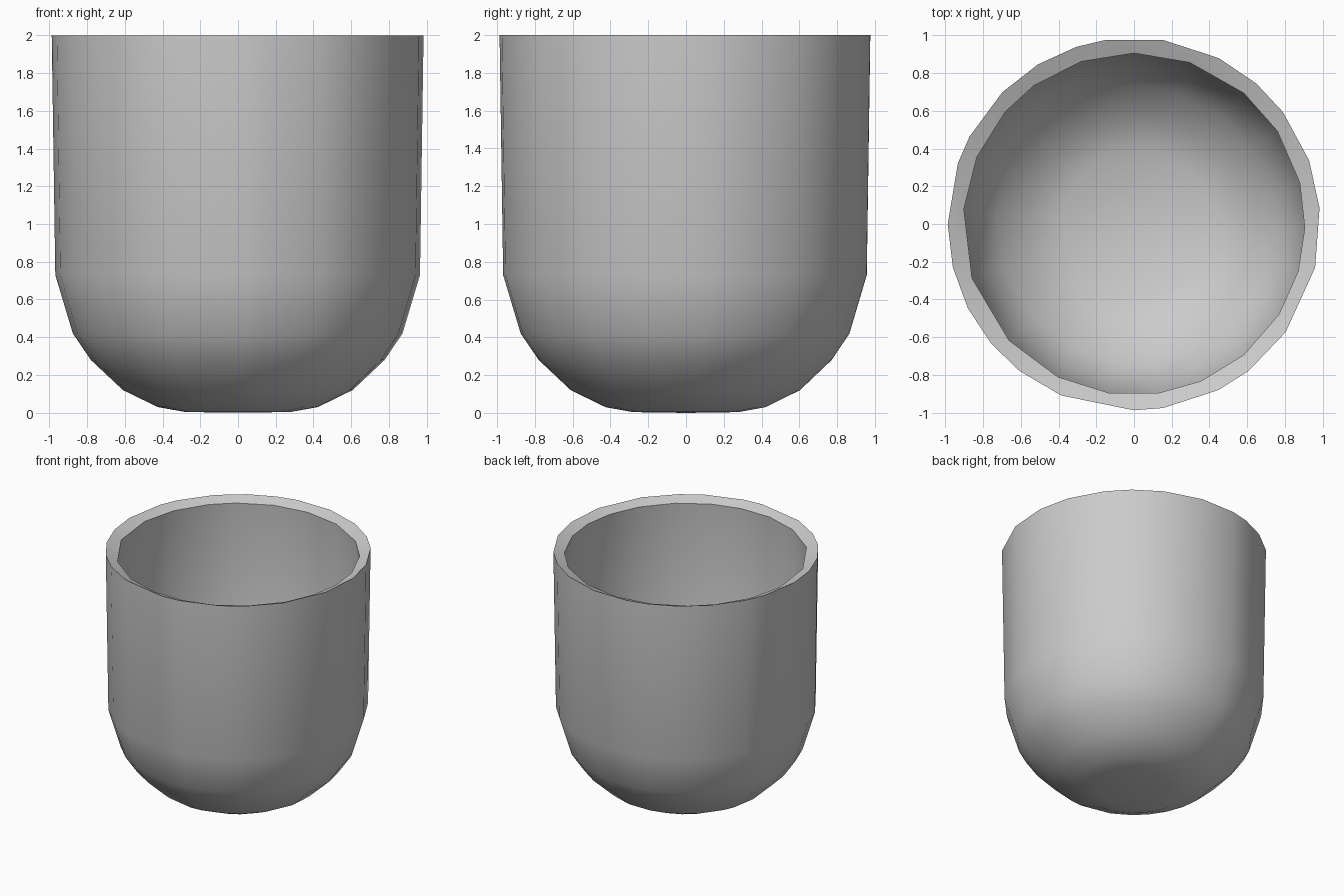
import bpy, bmesh, math

if "Cube" in bpy.data.objects:
    bpy.data.objects.remove(bpy.data.objects["Cube"])

# Uneven facet directions (degrees) read around the rim
OUTER = [5, 20, 37, 49, 63, 81, 98.6, 108, 121, 135, 152, 161, 180, 193.5, 207,
         220, 232, 247, 270, 279, 297, 308, 324.5, 346.5]
INNER = [14, 33, 50, 71, 90, 108, 126, 139, 157, 175, 198.5, 223, 243.5, 261.5,
         278, 293, 310, 328, 344, 358.7]

# (radius, height) profiles, rim to base
OUTER_PROFILE = [(0.987, 2.0), (0.968, 0.73), (0.875, 0.42), (0.78, 0.28),
                 (0.61, 0.12), (0.425, 0.03), (0.28, 0.004)]
INNER_PROFILE = [(0.905, 1.965), (0.915, 1.8), (0.915, 0.75), (0.83, 0.44),
                 (0.735, 0.31), (0.57, 0.165), (0.39, 0.085)]


def ring(bm, angles, r, z):
    verts = [bm.verts.new((r * math.cos(math.radians(a)),
                           r * math.sin(math.radians(a)), z)) for a in angles]
    edges = [bm.edges.new((verts[i - 1], verts[i])) for i in range(len(verts))]
    return verts, edges


def shell(bm, angles, profile, centre_z):
    """Lathe a profile around the given directions and close its base."""
    rings = [ring(bm, angles, r, z) for r, z in profile]
    n = len(angles)
    for (a, _), (b, _) in zip(rings, rings[1:]):
        for i in range(n):
            j = (i + 1) % n
            bm.faces.new((a[i], a[j], b[j], b[i]))
    c = bm.verts.new((0, 0, centre_z))
    last = rings[-1][0]
    for i in range(n):
        bm.faces.new((last[i], last[(i + 1) % n], c))
    return rings[0][1]


bm = bmesh.new()
# Outer wall, inner wall, then the rounded-in rim between them
rim_out = shell(bm, OUTER, OUTER_PROFILE, 0.0)
rim_in = shell(bm, INNER, INNER_PROFILE, 0.06)
bmesh.ops.bridge_loops(bm, edges=rim_out + rim_in)
bmesh.ops.recalc_face_normals(bm, faces=bm.faces)

mesh = bpy.data.meshes.new("cup")
bm.to_mesh(mesh)
bm.free()
cup = bpy.data.objects.new("cup", mesh)
bpy.context.collection.objects.link(cup)

# Plain light grey
grey = bpy.data.materials.new("light grey")
grey.diffuse_color = (0.6, 0.6, 0.6, 1)
grey.use_nodes = True
grey.node_tree.nodes["Principled BSDF"].inputs["Base Color"].default_value = grey.diffuse_color
mesh.materials.append(grey)

bpy.context.view_layer.objects.active = cup
cup.select_set(True)
bpy.ops.object.shade_smooth_by_angle(angle=math.radians(40))
